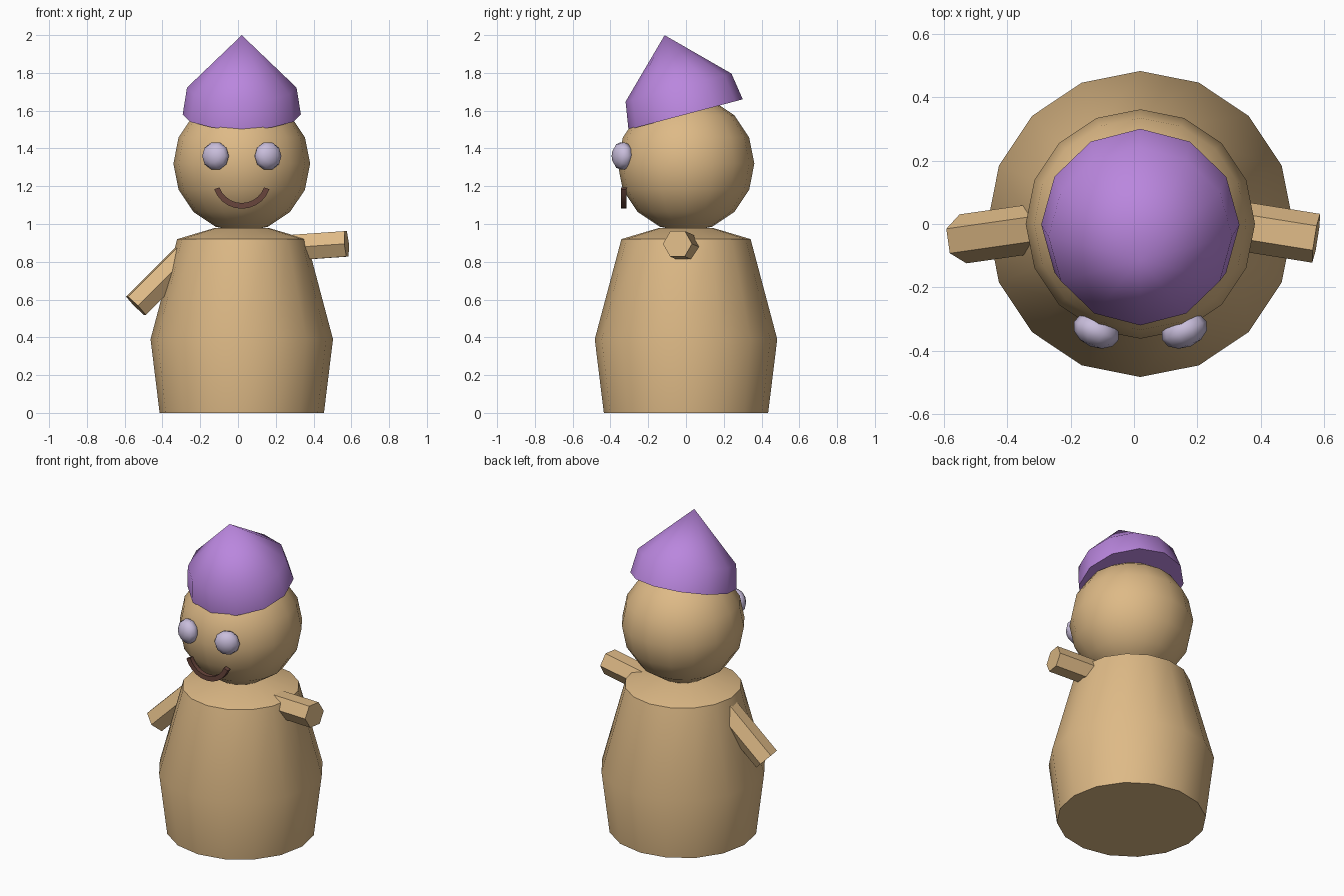
import bpy, bmesh
from math import sin, cos, pi, radians
from mathutils import Vector

cube = bpy.data.objects.get("Cube")
if cube:
    bpy.data.objects.remove(cube, do_unlink=True)


def material(name, rgb):
    mat = bpy.data.materials.new(name)
    mat.use_nodes = True
    mat.diffuse_color = (*rgb, 1)
    mat.node_tree.nodes["Principled BSDF"].inputs["Base Color"].default_value = (*rgb, 1)
    return mat


TAN = material("tan", (0.73, 0.49, 0.24))
PURPLE = material("purple", (0.49, 0.24, 0.73))
PALE = material("pale_lilac", (0.58, 0.51, 0.71))
BROWN = material("dark_brown", (0.14, 0.06, 0.045))


def finish(name, bm, mat, location, axis=(0, 0, 1)):
    """Turn a bmesh into an object whose local z points along axis."""
    bmesh.ops.remove_doubles(bm, verts=bm.verts, dist=0.0005)
    bmesh.ops.recalc_face_normals(bm, faces=bm.faces)
    mesh = bpy.data.meshes.new(name)
    bm.to_mesh(mesh)
    bm.free()
    mesh.materials.append(mat)
    obj = bpy.data.objects.new(name, mesh)
    bpy.context.collection.objects.link(obj)
    obj.location = location
    axis = Vector(axis)
    if axis.normalized().z < 0.999:
        obj.rotation_euler = axis.to_track_quat('Z', 'Y').to_euler()
    bpy.ops.object.select_all(action='DESELECT')
    obj.select_set(True)
    bpy.context.view_layer.objects.active = obj
    bpy.ops.object.shade_smooth_by_angle(angle=radians(50))
    return obj


def skin(bm, rings, closed_ends=True):
    """Bridge consecutive rings of points with quads and cap both ends."""
    loops = [[bm.verts.new(p) for p in ring] for ring in rings]
    n = len(loops[0])
    for a, b in zip(loops, loops[1:]):
        for i in range(n):
            j = (i + 1) % n
            bm.faces.new((a[i], a[j], b[j], b[i]))
    if closed_ends:
        bm.faces.new(loops[0][::-1])
        bm.faces.new(loops[-1])


def lathe(name, profile, sides, mat, location, axis=(0, 0, 1)):
    """Spin a (radius, height) profile; radius 0 closes to a point."""
    bm = bmesh.new()
    rings = [[(r * cos(2 * pi * i / sides), r * sin(2 * pi * i / sides), z)
              for i in range(sides)] for r, z in profile]
    skin(bm, rings, False)
    bmesh.ops.remove_doubles(bm, verts=bm.verts, dist=0.0005)
    bmesh.ops.holes_fill(bm, edges=bm.edges, sides=0)
    return finish(name, bm, mat, location, axis)


def ball(radius, height, rings):
    """Half-ellipse profile from pole to pole."""
    return [(radius * sin(pi * k / rings), -height * cos(pi * k / rings))
            for k in range(rings + 1)]


MID = 0.02  # x of the figure's axis

# Body and head
lathe("body", [(0.435, 0), (0.483, 0.39), (0.342, 0.92), (0.14, 0.98)], 16, TAN, (MID, 0, 0))
lathe("head", ball(0.362, 0.362, 8), 16, TAN, (MID, 0, 1.32))

# Pointed hat, tipped forward
lathe("hat", [(0.313, 0), (0.29, 0.147), (0, 0.434)], 12, PURPLE,
      (MID, -0.002, 1.58), (0, -0.256, 0.967))

# Bulging eyes, flattened along the direction they face
for side, label in ((1, "left"), (-1, "right")):
    lathe(label + "_eye", ball(0.076, 0.053, 6), 10, PALE,
          (MID + side * 0.139, -0.337, 1.36), (side * 0.38, -0.925, 0))

# Hexagonal arms, each given by its tip and direction
ARM_LENGTH = 0.45
for label, tip, direction in (
        ("left_arm", (0.575, -0.045, 0.895), (1, -0.16, 0.07)),
        ("right_arm", (-0.54, -0.047, 0.567), (-0.7, -0.1, -0.7))):
    lathe(label, [(0.078, -ARM_LENGTH), (0.078, 0)], 6, TAN, tip, direction)

# Smile: a square bar swept along an arc
bm = bmesh.new()
sections = []
for k in range(11):
    a = radians(200 + 14 * k)
    sections.append([(r * cos(a), y, r * sin(a)) for r, y in
                     ((0.126, -0.014), (0.156, -0.014), (0.156, 0.014), (0.126, 0.014))])
skin(bm, sections)
finish("mouth", bm, BROWN, (MID, -0.33, 1.237))
